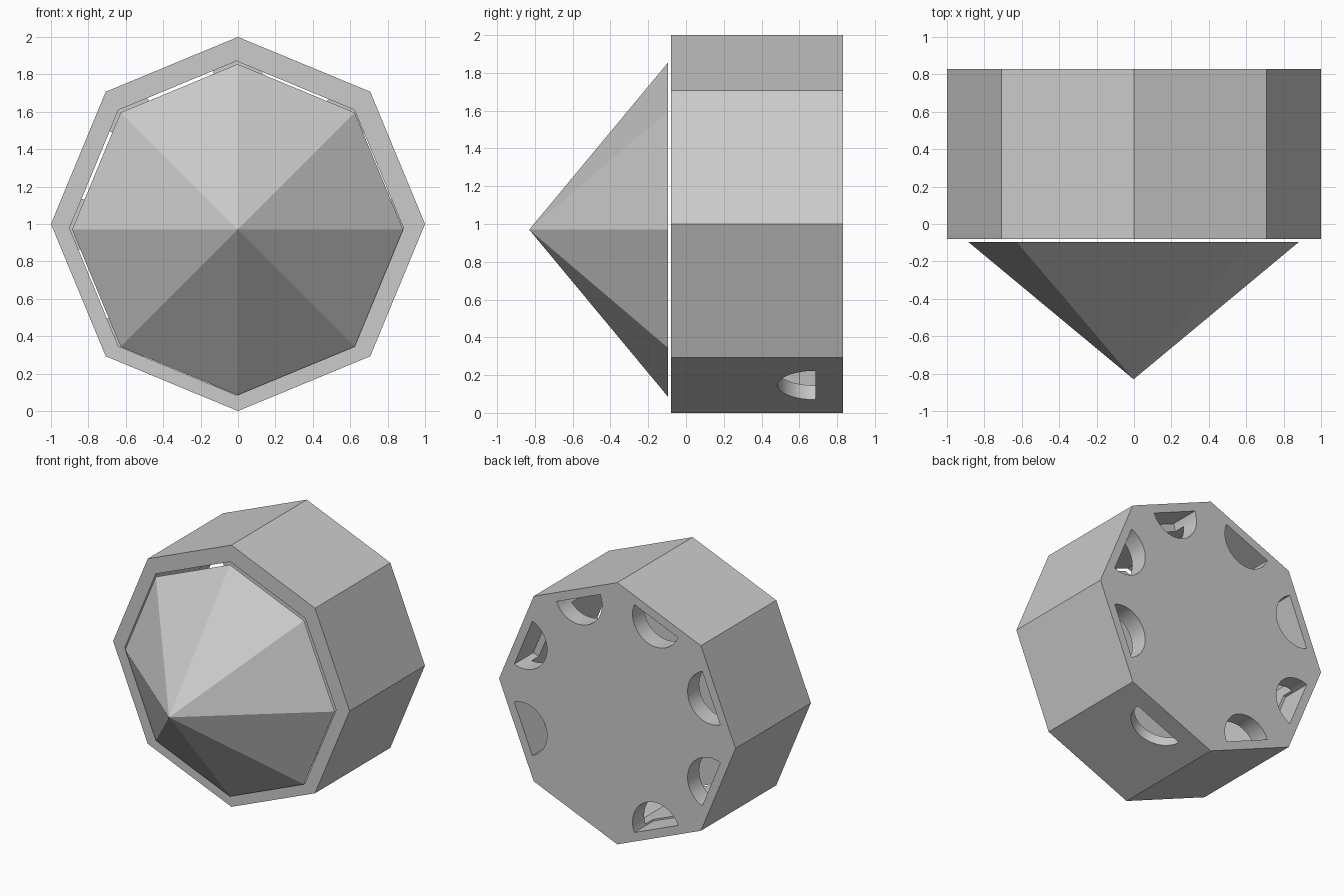
import bpy, bmesh, math
from mathutils import Vector

cube = bpy.data.objects.get("Cube")
if cube:
    bpy.data.objects.remove(cube, do_unlink=True)

grey = bpy.data.materials.new("light grey")
grey.use_nodes = True
colour = (0.6, 0.6, 0.6, 1)
grey.diffuse_color = colour
grey.node_tree.nodes["Principled BSDF"].inputs["Base Color"].default_value = colour


def make_object(name, bm):
    bmesh.ops.recalc_face_normals(bm, faces=bm.faces)
    mesh = bpy.data.meshes.new(name)
    bm.to_mesh(mesh)
    bm.free()
    mesh.materials.append(grey)
    obj = bpy.data.objects.new(name, mesh)
    bpy.context.collection.objects.link(obj)
    return obj


def octagon_body(name, radius, centre, y_front, y_back, pointed=False):
    """Octagonal prism along y, or a pyramid whose tip is at y_front."""
    bm = bmesh.new()
    x, z = centre
    ring = [(x + radius * math.cos(k * math.pi / 4), z + radius * math.sin(k * math.pi / 4))
            for k in range(8)]
    back = [bm.verts.new((px, y_back, pz)) for px, pz in ring]
    if pointed:
        front = [bm.verts.new((x, y_front, z))] * 8
    else:
        front = [bm.verts.new((px, y_front, pz)) for px, pz in ring]
        bm.faces.new(front)
    bm.faces.new(back)
    for k in range(8):
        j = (k + 1) % 8
        side = [back[k], back[j], front[j]]
        bm.faces.new(side if pointed else side + [front[k]])
    return make_object(name, bm)


def half_round(name, origin, inward, axis, depth, radius=0.2):
    """Half cylinder: flat side at origin, bulging along inward, running along axis."""
    bm = bmesh.new()
    steps = 24
    across = inward.cross(axis)
    rows = []
    for shift in (0, depth):
        rows.append([bm.verts.new(origin + axis * shift
                                  + across * radius * math.cos(math.pi * k / steps)
                                  + inward * radius * math.sin(math.pi * k / steps))
                     for k in range(steps + 1)])
        bm.faces.new(rows[-1])
    for k in range(steps + 1):
        j = (k + 1) % (steps + 1)
        bm.faces.new((rows[0][k], rows[0][j], rows[1][j], rows[1][k]))
    return make_object(name, bm)


def cut(target, cutter):
    cutter.hide_render = True
    mod = target.modifiers.new("cut", "BOOLEAN")
    mod.operation = "DIFFERENCE"
    mod.solver = "EXACT"
    mod.object = cutter
    bpy.context.view_layer.objects.active = target
    bpy.ops.object.modifier_apply(modifier=mod.name)
    bpy.data.objects.remove(cutter, do_unlink=True)


# Hollow octagonal housing, open at the front
housing = octagon_body("housing", 1, (0, 1), -0.08, 0.83)
cut(housing, octagon_body("cavity", 0.893, (-0.008, 0.978), -0.3, 0.69))

# Half-round holes: seven in the back wall, one through the lower side wall
back_axis = Vector((0, -1, 0))
for k in range(8):
    angle = math.radians(22.5 + 45 * k)
    outward = Vector((math.cos(angle), 0, math.sin(angle)))
    if k == 6:
        origin = outward * 0.75 + Vector((0, 0.685, 1))
        cutter = half_round("side_hole", origin, back_axis, outward, 0.3)
    else:
        origin = outward * 0.86 + Vector((0, 0.9, 1))
        cutter = half_round("back_hole", origin, -outward, back_axis, 0.3)
    cut(housing, cutter)

# Pyramid nose, just clear of the housing rim
octagon_body("pyramid_nose", 0.885, (-0.002, 0.97), -0.83, -0.095, pointed=True)

# Smooth the round hole walls, keep every corner sharp
bpy.context.view_layer.update()
housing.select_set(True)
bpy.context.view_layer.objects.active = housing
bpy.ops.object.shade_smooth_by_angle(angle=math.radians(20))
